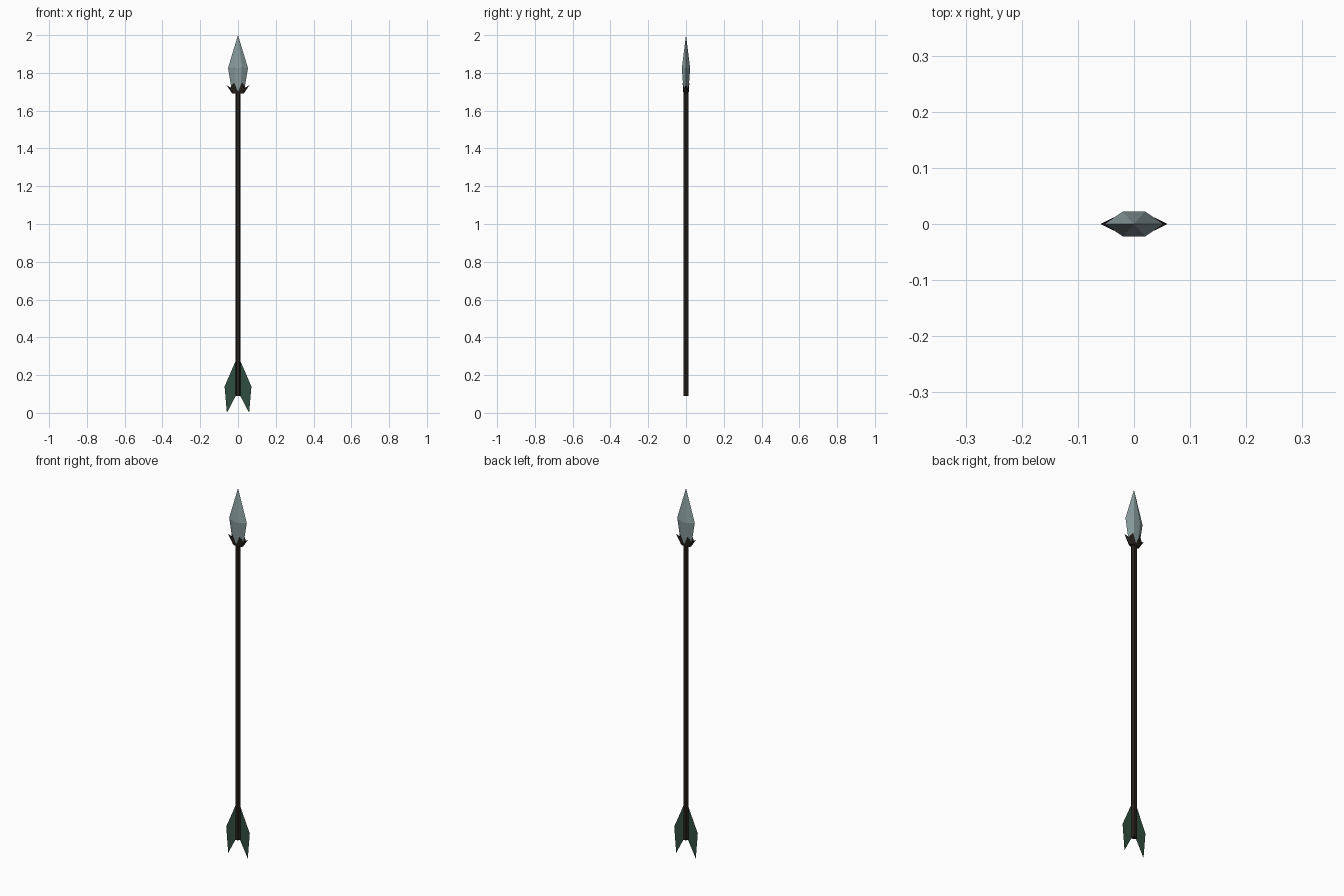
import bpy

if "Cube" in bpy.data.objects:
    bpy.data.objects.remove(bpy.data.objects["Cube"])


def material(name, rgb):
    m = bpy.data.materials.new(name)
    m.diffuse_color = (*rgb, 1)
    m.use_nodes = True
    m.node_tree.nodes["Principled BSDF"].inputs["Base Color"].default_value = m.diffuse_color
    return m


def mesh_object(name, verts, faces, mat):
    me = bpy.data.meshes.new(name)
    me.from_pydata(verts, [], faces)
    me.update()
    me.materials.append(mat)
    ob = bpy.data.objects.new(name, me)
    bpy.context.collection.objects.link(ob)
    return ob


def full_ring(quarter):
    """Mirror a quarter outline (+x to +y) into a closed loop."""
    left = [(-x, y, z) for x, y, z in reversed(quarter) if x > 0]
    half = quarter + left
    return half + [(x, -y, z) for x, y, z in reversed(half) if y > 0]


def loft(name, quarters, mat, tip=None, cap_top=False):
    rings = [full_ring(q) for q in quarters]
    n = len(rings[0])
    verts = [v for r in rings for v in r]
    faces = [tuple(reversed(range(n)))]
    for k in range(len(rings) - 1):
        for i in range(n):
            j = (i + 1) % n
            faces.append((k * n + i, k * n + j, (k + 1) * n + j, (k + 1) * n + i))
    last = (len(rings) - 1) * n
    if tip:
        verts.append(tip)
        faces += [(last + i, last + (i + 1) % n, len(verts) - 1) for i in range(n)]
    elif cap_top:
        faces.append(tuple(range(last, last + n)))
    return mesh_object(name, verts, faces, mat)


wood = material("dark_wood", (0.018, 0.014, 0.011))
steel = material("pale_steel", (0.25, 0.33, 0.34))
green = material("green_feather", (0.03, 0.075, 0.05))

# Six-sided shaft
loft("shaft", [[(0.014, 0, z), (0.007, 0.012, z)] for z in (0.09, 1.71)],
     wood, cap_top=True)

# Faceted arrowhead
loft("arrowhead",
     [[(0.032, 0, 1.70), (0.012, 0.013, 1.70)],
      [(0.053, 0, 1.825), (0.02, 0.022, 1.825)]],
     steel, tip=(0, 0, 2.0))

# Flared crown-like collar holding the head
loft("collar",
     [[(0.030, 0, 1.69), (0.024, 0.008, 1.69), (0.014, 0.013, 1.69), (0, 0.013, 1.69)],
      [(0.060, 0, 1.735), (0.040, 0.010, 1.722), (0.021, 0.018, 1.75), (0, 0.015, 1.70)]],
     wood)

# Flat fletching, one feather each side
for side, sx in (("right", 1), ("left", -1)):
    outline = [(0.004, 0.295), (0.071, 0.14), (0.059, 0.0), (0.012, 0.09), (0.004, 0.09)]
    mesh_object("feather_" + side, [(sx * x, 0, z) for x, z in outline],
                [tuple(range(len(outline)))], green)
